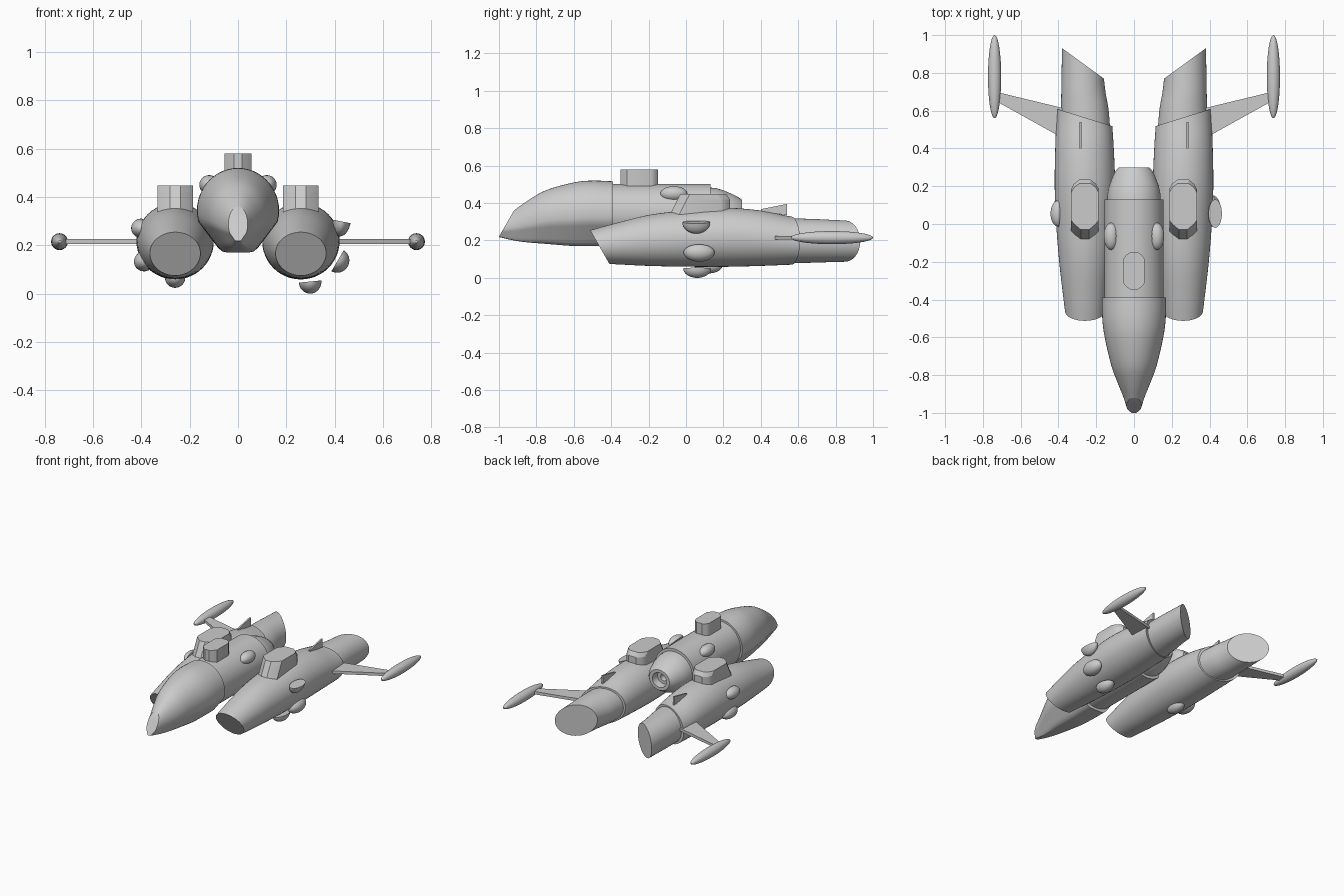
import bpy, bmesh, math
from mathutils import Vector, Matrix

old = bpy.data.objects.get("Cube")
if old:
    bpy.data.objects.remove(old)

hull = bpy.data.materials.new("hull grey")
hull.use_nodes = True
hull.diffuse_color = (0.6, 0.6, 0.6, 1)
hull.node_tree.nodes["Principled BSDF"].inputs["Base Color"].default_value = (0.6, 0.6, 0.6, 1)


def finish(name, bm, mirror=False, angle=30):
    bmesh.ops.recalc_face_normals(bm, faces=bm.faces)
    me = bpy.data.meshes.new(name)
    bm.to_mesh(me)
    bm.free()
    me.materials.append(hull)
    ob = bpy.data.objects.new(name, me)
    bpy.context.collection.objects.link(ob)
    bpy.ops.object.select_all(action='DESELECT')
    ob.select_set(True)
    bpy.context.view_layer.objects.active = ob
    bpy.ops.object.shade_smooth_by_angle(angle=math.radians(angle))
    if mirror:
        ob.modifiers.new("mirror", 'MIRROR').use_mirror_merge = False
    return ob


def spline(rows, steps):
    """Catmull-Rom interpolation of ring parameters."""
    rows = [Vector(r) for r in rows]
    out = []
    for i in range(len(rows) - 1):
        a, b = rows[max(i - 1, 0)], rows[i]
        c, d = rows[i + 1], rows[min(i + 2, len(rows) - 1)]
        for k in range(steps):
            t = k / steps
            out.append(b + (c - a) * t / 2 + (2 * a - 5 * b + 4 * c - d) * t * t / 2
                       + (3 * b - a - 3 * c + d) * t ** 3 / 2)
    return out + [rows[-1]]


def keel(c, s):
    """Flatten the lower half of a unit circle into a chined keel."""
    if s < 0:
        k = min(1, 1.17 / (abs(c) + 0.81 * abs(s)))
        c, s = c * k, max(s * k, -0.95) / 0.95
    return c, s


def loft(name, rows, cuts=(), steps=4, segs=48, shape=None, mirror=False):
    """Tube along y from rows of (y, x, z, half width, half height), trimmed by planes."""
    bm = bmesh.new()
    rings = []
    for y, x, z, rx, rz in ([Vector(r) for r in rows] if steps == 1 else spline(rows, steps)):
        ring = []
        for i in range(segs):
            c, s = math.cos(math.tau * i / segs), math.sin(math.tau * i / segs)
            if shape:
                c, s = shape(c, s)
            ring.append(bm.verts.new((x + rx * c, y, z + rz * s)))
        rings.append(ring)
    for a, b in zip(rings, rings[1:]):
        for i in range(segs):
            j = (i + 1) % segs
            bm.faces.new((a[i], a[j], b[j], b[i]))
    for co, no in cuts:
        bmesh.ops.bisect_plane(bm, geom=bm.verts[:] + bm.edges[:] + bm.faces[:],
                               plane_co=co, plane_no=no, clear_outer=True)
    bmesh.ops.holes_fill(bm, edges=[e for e in bm.edges if e.is_boundary], sides=0)
    return finish(name, bm, mirror)


def prism(name, bottom, top, mirror=False, angle=30):
    """Solid between two matching outlines of 3D points."""
    bm = bmesh.new()
    a = [bm.verts.new(p) for p in bottom]
    b = [bm.verts.new(p) for p in top]
    bm.faces.new(a[::-1])
    bm.faces.new(b)
    for i in range(len(a)):
        j = (i + 1) % len(a)
        bm.faces.new((a[i], a[j], b[j], b[i]))
    return finish(name, bm, mirror, angle)


def dome(name, centre, out, half_length, radius, height, mirror=False):
    """Half ellipsoid, long in y, bulging towards out."""
    bm = bmesh.new()
    bmesh.ops.create_uvsphere(bm, u_segments=32, v_segments=16, radius=1)
    bmesh.ops.bisect_plane(bm, geom=bm.verts[:] + bm.edges[:] + bm.faces[:], dist=1e-4,
                           plane_co=(0, 0, 0), plane_no=(0, 0, -1), clear_outer=True)
    bmesh.ops.holes_fill(bm, edges=[e for e in bm.edges if e.is_boundary], sides=0)
    z = Vector((out[0], 0, out[1])).normalized()
    y = Vector((0, 1, 0))
    turn = Matrix((y.cross(z), y, z)).transposed().to_4x4()
    bm.transform(Matrix.Translation(centre) @ turn @ Matrix.Diagonal((radius, half_length, height, 1)))
    return finish(name, bm, mirror)


# Central fuselage: nose, body, tail with a hollow nozzle
loft("nose", [(-1.03, 0, .255, .02, .03), (-1, 0, .26, .03, .042), (-.92, 0, .28, .055, .08),
              (-.85, 0, .30, .083, .11), (-.75, 0, .325, .12, .143), (-.6, 0, .34, .155, .17),
              (-.5, 0, .345, .168, .175), (-.39, 0, .343, .17, .173)],
     cuts=[((0, -1, .22), (0, -.14, .08))], shape=keel)
loft("body", [(-.42, 0, .345, .157, .157), (.13, 0, .345, .157, .157)], steps=1)
loft("tail", [(.1, 0, .345, .143, .14), (.16, 0, .345, .14, .135), (.2, 0, .345, .132, .123),
              (.25, 0, .345, .113, .102), (.28, 0, .345, .098, .086), (.3, 0, .345, .08, .072),
              (.3, 0, .345, .055, .052), (.25, 0, .345, .048, .046), (.25, 0, .345, .025, .025),
              (.21, 0, .345, .02, .02)], steps=1)

# Side engine nacelles and their slanted exhausts
loft("nacelle", [(-.56, .26, .16, .092, .08), (-.5, .26, .168, .1, .09), (-.4, .26, .18, .113, .106),
                 (-.2, .26, .2, .136, .136), (0, .26, .21, .152, .15), (.2, .26, .217, .16, .158),
                 (.4, .262, .212, .155, .148), (.55, .264, .2, .147, .13), (.65, .264, .196, .143, .122)],
     cuts=[((0, -.51, .25), (0, -.175, -.1)), ((.41, .61, 0), (-.09, .29, 0))], mirror=True)
loft("exhaust", [(.45, .255, .198, .132, .121), (.6, .26, .198, .126, .119), (.7, .268, .198, .117, .116),
                 (.8, .272, .197, .111, .112), (1, .275, .195, .106, .105)],
     cuts=[((.38, .93, 0), (-.16, .22, 0))], mirror=True)


# Capsule-shaped housings on top
def capsule(x, z, half, front, back, tip):
    side = [(half, front + tip), (half, back - tip), (half * .8, back - tip * .45), (half * .4, back)]
    nose = [(half * .3, front), (half * .75, front + tip * .55)]
    right = nose + side
    return [(x + u, v, z) for u, v in right] + [(x - u, v, z) for u, v in reversed(right)]


prism("top_housing", capsule(0, .45, .055, -.35, -.15, .035), capsule(0, .58, .055, -.35, -.15, .035))
prism("nacelle_housing", capsule(.26, .31, .073, -.1, .235, .05),
      capsule(.26, .42, .073, -.045, .235, .05), mirror=True)
prism("nacelle_housing_cap", capsule(.26, .42, .073, -.045, .235, .05),
      capsule(.26, .448, .073, -.03, .215, .05), mirror=True)


# Small dorsal fins on the nacelles
def fin_side(x):
    return [(x, .4, .355), (x, .54, .335), (x, .54, .395), (x, .4, .367)]


prism("dorsal_fin", fin_side(.277), fin_side(.288), mirror=True)


# Wings with spindle tip pods
def wing_face(z):
    return [(.36, .445, z), (.72, .645, z), (.72, .697, z), (.36, .61, z)]


prism("wing", wing_face(.205), wing_face(.225), mirror=True)
pod = bmesh.new()
bmesh.ops.create_uvsphere(pod, u_segments=24, v_segments=20, radius=1)
pod.transform(Matrix.Translation((.738, .78, .215)) @ Matrix.Diagonal((.035, .22, .035, 1))
              @ Matrix.Rotation(math.pi / 2, 4, 'X'))
finish("wing_tip_pod", pod, mirror=True)

# Blister domes
dome("body_blister", (.12, -.065, .45), (.75, .65), .072, .04, .04, mirror=True)
dome("left_upper_blister", (.43, .055, .298), (-.2, -1), .075, .036, .062)
dome("left_lower_blister", (.412, .07, .136), (.85, -.5), .083, .05, .048)
dome("left_belly_blister", (.298, .06, .05), (.1, -1), .075, .047, .05)
dome("right_upper_blister", (-.4, .055, .27), (-1, .2), .07, .04, .042)
dome("right_lower_blister", (-.385, .07, .135), (-.85, -.4), .08, .042, .046)
dome("right_belly_blister", (-.26, .12, .066), (0, -1), .075, .042, .042)
